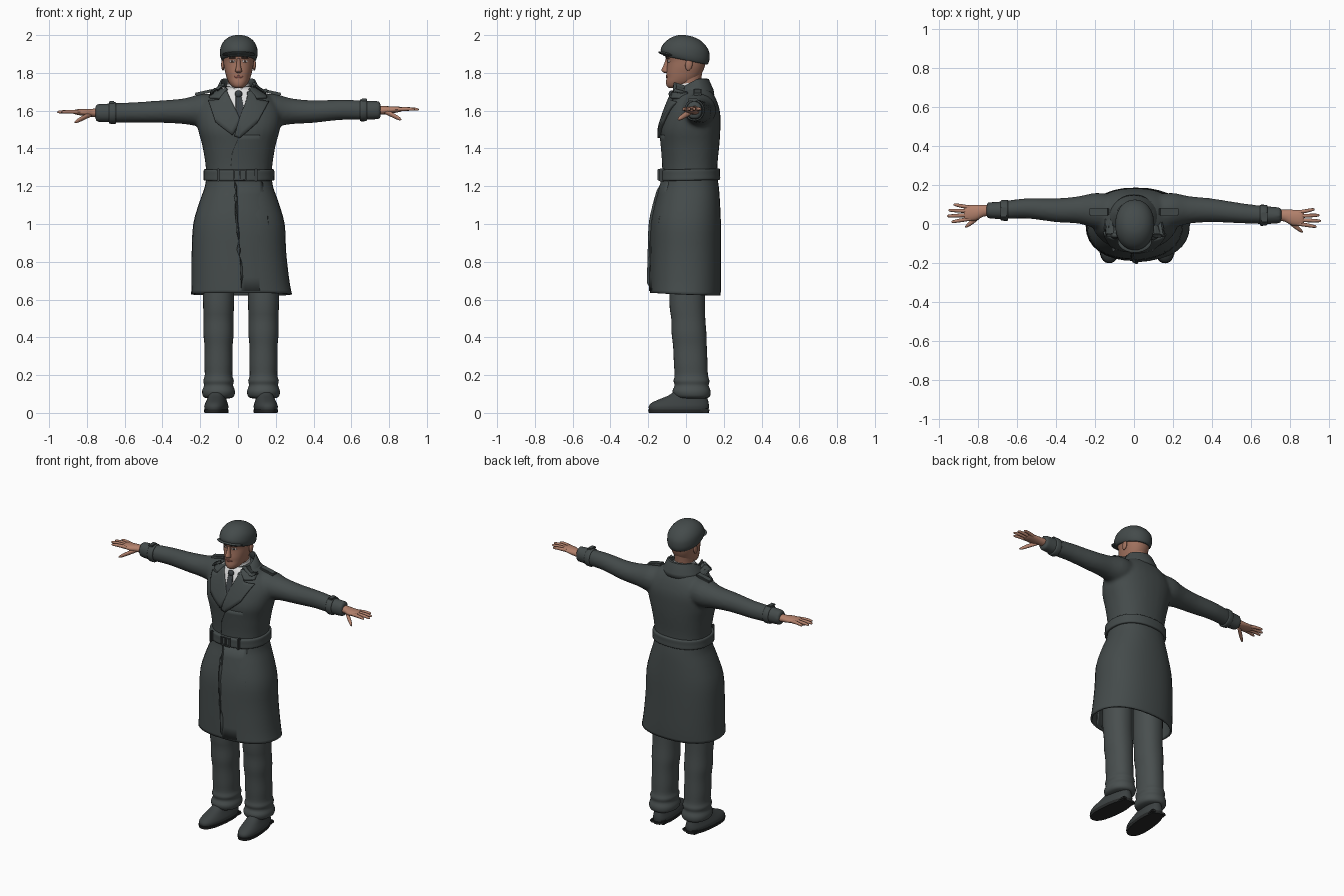
import bpy, bmesh, math
from mathutils import Vector, Matrix
from mathutils.bvhtree import BVHTree

if "Cube" in bpy.data.objects:
    bpy.data.objects.remove(bpy.data.objects["Cube"])


def material(name, r, g, b):
    m = bpy.data.materials.new(name)
    m.use_nodes = True
    m.diffuse_color = (r, g, b, 1)
    m.node_tree.nodes["Principled BSDF"].inputs["Base Color"].default_value = (r, g, b, 1)
    return m


WOOL = material("coat grey", .058, .07, .07)
CLOTH = material("trouser grey", .066, .078, .078)
LEATHER = material("shoe grey", .045, .053, .054)
SOLE = material("sole black", .02, .022, .022)
SKIN = material("hand skin", .45, .22, .15)
FACE = material("face skin", .36, .17, .115)
LIP = material("lip brown", .24, .085, .065)
DARK = material("eye brown", .07, .04, .032)
WHITE = material("shirt white", .75, .75, .75)
TIE = material("tie grey", .045, .053, .058)


def finish(name, bm, mat, angle=50):
    me = bpy.data.meshes.new(name)
    bm.to_mesh(me)
    bm.free()
    ob = bpy.data.objects.new(name, me)
    bpy.context.collection.objects.link(ob)
    me.materials.append(mat)
    bpy.ops.object.select_all(action='DESELECT')
    ob.select_set(True)
    bpy.context.view_layer.objects.active = ob
    bpy.ops.object.shade_smooth_by_angle(angle=math.radians(angle))
    return ob


def densify(rows, steps=3):
    # Catmull-Rom interpolation between the section rows
    out = []
    for i in range(len(rows) - 1):
        a, b, c, d = (rows[max(0, min(len(rows) - 1, i + k))] for k in (-1, 0, 1, 2))
        for s in range(steps):
            t = s / steps
            out.append([.5 * (2 * q + (r - p) * t + (2 * p - 5 * q + 4 * r - u) * t * t
                              + (3 * q - p - 3 * r + u) * t ** 3) for p, q, r, u in zip(a, b, c, d)])
    return out + [list(rows[-1])]


def circle(n, power):
    for k in range(n):
        a = 2 * math.pi * k / n
        c, s = math.cos(a), math.sin(a)
        yield math.copysign(abs(c) ** (2 / power), c), math.copysign(abs(s) ** (2 / power), s)


def z_rings(rows, cx=0, power=2.0, tilt=0, n=32, steps=3):
    # rows: height, half width, front y, back y, optional x shift
    rows = [tuple(r) + (0,) * (5 - len(r)) for r in rows]
    return [[Vector((cx + sh + c * w, (f + b) / 2 + s * (b - f) / 2, z + tilt * ((f + b) / 2 + s * (b - f) / 2)))
             for c, s in circle(n, power)] for z, w, f, b, sh in densify(rows, steps)]


def x_rings(rows, n=20, steps=3):
    # rows: x, centre y, centre z, half depth, half height
    return [[Vector((x, y + c * h, z + s * v)) for c, s in circle(n, 2)]
            for x, y, z, h, v in densify(rows, steps)]


def loft(name, parts, mat, caps=True, angle=50):
    bm = bmesh.new()
    for rings in parts:
        vs = [[bm.verts.new(p) for p in r] for r in rings]
        n = len(vs[0])
        for a, b in zip(vs, vs[1:]):
            for k in range(n):
                bm.faces.new((a[k], a[(k + 1) % n], b[(k + 1) % n], b[k]))
        if caps:
            bm.faces.new(vs[0])
            bm.faces.new(vs[-1])
    bmesh.ops.recalc_face_normals(bm, faces=bm.faces)
    return finish(name, bm, mat, angle)


def box(name, loc, size, mat, rot_y=0):
    bm = bmesh.new()
    bmesh.ops.create_cube(bm, size=1, matrix=Matrix.Translation(loc) @ Matrix.Rotation(rot_y, 4, 'Y')
                          @ Matrix.Diagonal((*size, 1)))
    bmesh.ops.bevel(bm, geom=bm.edges[:], offset=min(size) * .25, segments=2, affect='EDGES')
    return finish(name, bm, mat)


def ball(name, loc, size, mat, rot=(0, 'X')):
    bm = bmesh.new()
    bmesh.ops.create_uvsphere(bm, u_segments=24, v_segments=12, radius=1,
                              matrix=Matrix.Translation(loc) @ Matrix.Rotation(rot[0], 4, rot[1])
                              @ Matrix.Diagonal((*size, 1)))
    return finish(name, bm, mat)


def surface(ob):
    dg = bpy.context.evaluated_depsgraph_get()
    dg.update()
    return BVHTree.FromObject(ob, dg)


def patch(name, outline, tree, lift, mat, thick=.012, cuts=7):
    # plate cut to an (x, z) outline and laid on the front of a surface
    bm = bmesh.new()
    bm.faces.new([bm.verts.new((x, -1, z)) for x, z in outline])
    bmesh.ops.triangulate(bm, faces=bm.faces[:])
    bmesh.ops.subdivide_edges(bm, edges=bm.edges[:], cuts=cuts, use_grid_fill=True)
    for v in bm.verts:
        hit = tree.ray_cast(v.co, Vector((0, 1, 0)))[0] or tree.find_nearest(Vector((v.co.x, -.08, v.co.z)))[0]
        v.co.y = hit.y - (lift(v.co.x) if callable(lift) else lift)
    bm.normal_update()
    if sum(f.normal.y * f.calc_area() for f in bm.faces) > 0:
        bmesh.ops.reverse_faces(bm, faces=bm.faces[:])
    ob = finish(name, bm, mat)
    mod = ob.modifiers.new("thickness", 'SOLIDIFY')
    mod.thickness, mod.offset = thick, -1
    return ob


def oval(cx, cz, w, h, n=12):
    return [(cx + w * c, cz + h * s) for c, s in circle(n, 2)]


# Coat upper: trunk and sleeves fused into one cloth surface
WRIST = {1: (.045, 1.602), -1: (.07, 1.588)}
trunk = z_rings([(1.24, .172, -.12, .165), (1.32, .178, -.12, .167), (1.42, .195, -.128, .177),
                 (1.5, .217, -.133, .182), (1.58, .225, -.11, .182), (1.64, .2, -.088, .168),
                 (1.69, .145, -.068, .145), (1.73, .08, -.05, .112)], .005, 2.3)
sleeves = []
for s, (wy, wz) in WRIST.items():
    sleeves.append(x_rings([(s * .08, .055, 1.6, .09, .085), (s * .19, .068, 1.602, .092, .088),
                            (s * .28, .072, 1.597, .071, .069), (s * .4, .07, 1.595, .061, .06),
                            (s * .55, wy + .01, wz + .003, .052, .054),
                            (s * .68, wy, wz, .046, .051), (s * .755, wy, wz, .041, .048)]))
coat = loft("coat_upper", [trunk] + sleeves, WOOL)
mod = coat.modifiers.new("fuse", 'REMESH')
mod.mode, mod.voxel_size, mod.use_smooth_shade = 'VOXEL', .011, True
mod = coat.modifiers.new("soften", 'SMOOTH')
mod.factor, mod.iterations = .5, 5
chest = surface(coat)

# Coat skirt, open at the hem
skirt = loft("coat_skirt", [z_rings([(1.27, .172, -.12, .163), (1.2, .18, -.13, .174), (1.12, .208, -.152, .18),
                                     (1.0, .242, -.178, .185), (.85, .25, -.184, .186),
                                     (.7, .259, -.189, .186, .008), (.628, .267, -.19, .183, .014)],
                                    .005, 2.3, tilt=-.04)], WOOL, caps=False)
mod = skirt.modifiers.new("thickness", 'SOLIDIFY')
mod.thickness, mod.offset = .012, -1
front = surface(skirt)
fade = lambda x: .007 - .06 * max(0, x)
patch("skirt_flap", [(-.02, 1.23), (.0, 1.0), (.02, .645), (.17, .645), (.15, 1.0), (.13, 1.23)], front, fade, WOOL)
patch("chest_flap", [(.01, 1.47), (-.03, 1.38), (-.04, 1.27), (.13, 1.27), (.13, 1.47)], chest, fade, WOOL)

# Shirt, tie and lapels
patch("shirt_front", [(-.085, 1.725), (.085, 1.725), (.06, 1.62), (.01, 1.55), (-.04, 1.62)], chest, .004, WHITE)
patch("tie_blade", [(-.012, 1.68), (.018, 1.68), (.03, 1.62), (.015, 1.54), (-.012, 1.6)], chest, .011, TIE)
ball("tie_knot", (.003, -.078, 1.688), (.02, .014, .019), TIE)
patch("right_lapel", [(-.07, 1.725), (-.1, 1.66), (-.158, 1.655), (-.12, 1.54), (-.03, 1.47), (.015, 1.55)],
      chest, .014, WOOL, .016)
patch("left_lapel", [(.07, 1.725), (.1, 1.66), (.165, 1.65), (.105, 1.54), (.01, 1.455), (-.02, 1.465), (.008, 1.56)],
      chest, .019, WOOL, .02)
for s, side in ((1, "left"), (-1, "right")):
    patch(side + "_collar_point", [(s * .06, 1.72), (s * .095, 1.735), (s * .14, 1.705), (s * .155, 1.672),
                                   (s * .1, 1.668)], chest, .02, WOOL, .02)

# Coat collar standing around the back of the neck
bm = bmesh.new()
rows = []
for k in range(33):
    t = k / 16 - 1
    a = math.radians(90 + 138 * t)
    c, s = math.cos(a), math.sin(a)
    drop = max(0, abs(t) - .45)
    rows.append([bm.verts.new((c * r, .022 + s * d, z - f * drop))
                 for r, d, z, f in ((.078, .078, 1.72, .05), (.088, .086, 1.77, .11),
                                    (.097, .098, 1.768, .11), (.124, .124, 1.71, .06), (.14, .128, 1.685, .04))])
for a, b in zip(rows, rows[1:]):
    for i in range(4):
        bm.faces.new((a[i], a[i + 1], b[i + 1], b[i]))
bmesh.ops.recalc_face_normals(bm, faces=bm.faces)
collar = finish("coat_collar", bm, WOOL)
collar.modifiers.new("thickness", 'SOLIDIFY').thickness = .008
loft("shirt_collar", [z_rings([(1.68, .075, -.07, .09), (1.72, .064, -.062, .086), (1.745, .06, -.056, .084)],
                              .002, tilt=.15)], WHITE)

# Belt, buckle and loops
loft("belt", [z_rings([(1.23, .178, -.133, .172), (1.234, .188, -.142, .181), (1.26, .187, -.141, .18),
                       (1.286, .186, -.14, .18), (1.29, .176, -.13, .17)], .005, 2.3, tilt=.02)], WOOL)
for z in (1.234, 1.286):
    box("buckle_bar", (.01, -.144, z), (.066, .014, .008), LEATHER)
for x in (-.02, .01, .04):
    box("buckle_post", (x, -.144, 1.26), (.008, .014, .056), LEATHER)
for x in (.095, -.105):
    box("belt_loop", (x, -.127, 1.26), (.014, .03, .07), LEATHER)

# Epaulettes, cuff straps and hands
for s, side in ((1, "left"), (-1, "right")):
    wy, wz = WRIST[s]
    box(side + "_epaulette", (s * .178, .062, 1.697), (.1, .042, .016), WOOL, s * .22)
    loft(side + "_cuff_strap", [x_rings([(s * .645, wy, wz, .047, .051), (s * .65, wy, wz, .054, .058),
                                         (s * .678, wy, wz, .052, .057), (s * .683, wy, wz, .046, .05)])], WOOL)
    box(side + "_cuff_tab", (s * .668, wy - .01, wz + .056), (.03, .05, .012), WOOL)
    hand = [x_rings([(s * .73, wy, wz, .028, .024), (s * .77, wy - .002, wz, .03, .022),
                     (s * .81, wy - .012, wz + .002, .04, .019), (s * .855, wy - .015, wz + .005, .04, .014),
                     (s * .87, wy - .015, wz + .005, .032, .008)], 16)]
    for k, tip in enumerate((.935, .957, .95, .925)):
        y, fan = wy - .043 + k * .019, (k - 1.5) * .01
        mid = (.85 + tip) / 2
        hand.append(x_rings([(s * .835, y, wz + .004, .01, .011), (s * mid, y + fan * .6, wz + .007, .0095, .01),
                             (s * (tip - .008), y + fan, wz + .005, .007, .007),
                             (s * tip, y + fan, wz + .004, .002, .002)], 10))
    hand.append(x_rings([(s * .775, wy - .015, wz - .005, .014, .014), (s * .815, wy - .048, wz - .024, .015, .014),
                         (s * .85, wy - .075, wz - .042, .011, .011), (s * .865, wy - .086, wz - .049, .003, .003)], 10))
    loft(side + "_hand", hand, SKIN)

# Trousers and shoes
for s, side, cx in ((1, "left", .135), (-1, "right", -.103)):
    loft(side + "_trouser_leg", [z_rings([
        (.95, .085, -.08, .1), (.6, .082, -.088, .1), (.5, .079, -.078, .102), (.42, .08, -.076, .108),
        (.35, .074, -.068, .11), (.26, .075, -.064, .114), (.2, .073, -.06, .116), (.17, .081, -.066, .124),
        (.145, .077, -.06, .12), (.115, .087, -.072, .13), (.085, .08, -.06, .125), (.075, .05, -.03, .1)],
        cx, 2.2)], CLOTH)
    shoe = loft(side + "_shoe", [z_rings([
        (.016, .058, -.196, .12), (.035, .061, -.198, .122), (.055, .055, -.18, .12),
        (.075, .048, -.135, .115), (.1, .044, -.08, .11), (.15, .042, -.03, .1)], 0, 2.4)], LEATHER)
    sole = loft(side + "_sole", [z_rings([(0, .06, -.198, .122), (.018, .063, -.202, .125)], 0, 2.4)], SOLE)
    heel = box(side + "_heel", (0, .08, .012), (.1, .075, .023), SOLE)
    for ob in (shoe, sole, heel):
        ob.location.x = cx + s * .008
        ob.rotation_euler.z = s * .1

# Neck and head
loft("neck", [z_rings([(1.66, .058, -.045, .08), (1.74, .054, -.05, .078), (1.83, .058, -.05, .09)], .002)], FACE)
head = loft("head", [z_rings([
    (1.72, .02, -.09, -.05), (1.73, .036, -.102, .0), (1.75, .052, -.106, .045), (1.775, .063, -.103, .068),
    (1.8, .07, -.104, .085), (1.83, .077, -.101, .098), (1.862, .081, -.1, .106), (1.89, .083, -.108, .108),
    (1.93, .078, -.095, .1), (1.96, .05, -.05, .06)], .003, 2.2)], FACE)
skull = surface(head)
loft("nose", [z_rings([(1.8, .008, -.114, -.085), (1.806, .017, -.125, -.085), (1.816, .017, -.13, -.085),
                       (1.84, .011, -.119, -.085), (1.875, .009, -.107, -.085)], .003, n=16)], FACE)
patch("mouth", oval(.003, 1.779, .026, .006), skull, .003, LIP, .006, 2)
for s, side in ((1, "left"), (-1, "right")):
    x = .003 + s * .034
    patch(side + "_eye", oval(x, 1.861, .014, .006), skull, .002, WHITE, .005, 2)
    patch(side + "_iris", oval(x, 1.861, .006, .006), skull, .003, DARK, .006, 2)
    patch(side + "_eyebrow", [(x - .018, 1.877), (x + .018, 1.877), (x + .016, 1.885), (x - .016, 1.885)],
          skull, .004, DARK, .007, 2)
    ball(side + "_ear", (.003 + s * .083, .015, 1.843), (.009, .019, .031), FACE, (-.15, 'X'))

# Flat cap with visor
loft("cap", [z_rings([(1.866, .084, -.11, .108), (1.868, .09, -.122, .114), (1.882, .097, -.132, .121),
                      (1.905, .1, -.132, .125), (1.94, .095, -.112, .121), (1.97, .077, -.08, .1),
                      (1.99, .05, -.045, .07), (1.999, .018, -.01, .035)], .004, 2.1, tilt=-.2)], WOOL)
ball("cap_visor", (.004, -.09, 1.898), (.087, .058, .011), WOOL, (-.2, 'X'))
